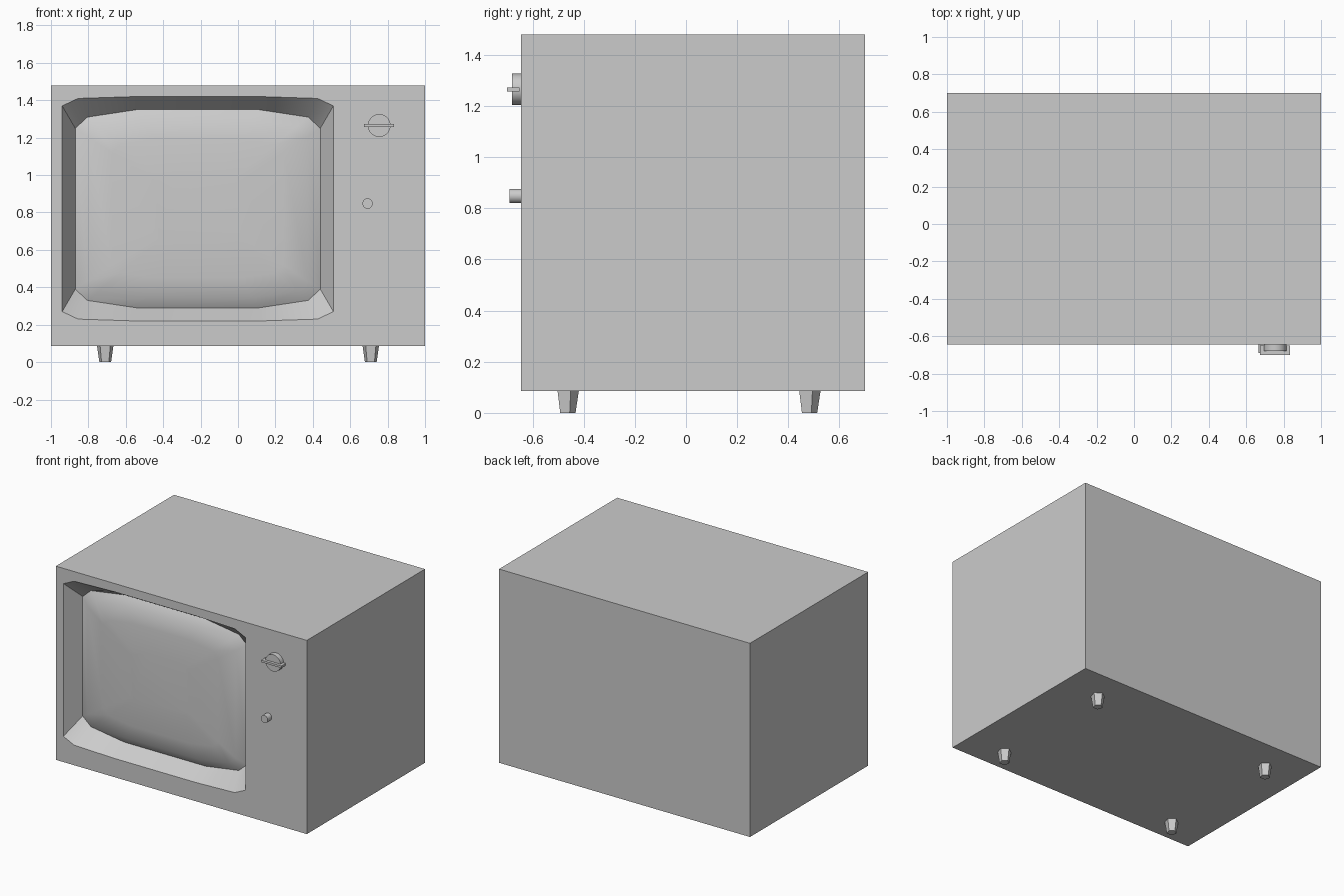
import bpy, bmesh, math

if "Cube" in bpy.data.objects:
    bpy.data.objects.remove(bpy.data.objects["Cube"])

FRONT, BACK = -0.645, 0.70
CX, CZ = -0.215, 0.82          # centre of the screen


def finish(name, bm, smooth=True):
    bmesh.ops.recalc_face_normals(bm, faces=bm.faces)
    mesh = bpy.data.meshes.new(name)
    bm.to_mesh(mesh)
    bm.free()
    ob = bpy.data.objects.new(name, mesh)
    bpy.context.collection.objects.link(ob)
    if smooth:
        bpy.ops.object.select_all(action='DESELECT')
        bpy.context.view_layer.objects.active = ob
        ob.select_set(True)
        bpy.ops.object.shade_smooth_by_angle(angle=math.radians(40))
    return ob


def mirrored_ring(bm, quarter, depth, scale=1.0):
    """Closed 12-point loop mirrored from one corner, set back from the front."""
    q, r = quarter, quarter[::-1]
    pts = (q + [(-x, z) for x, z in r] +
           [(-x, -z) for x, z in q] + [(x, -z) for x, z in r])
    return [bm.verts.new((CX + x * scale, FRONT + depth, CZ + z * scale)) for x, z in pts]


def bridge(bm, a, b):
    n = len(a)
    for i in range(n):
        bm.faces.new((a[i], a[(i + 1) % n], b[(i + 1) % n], b[i]))


def loop_edges(bm, ring):
    out = []
    for i in range(len(ring)):
        pair = (ring[i], ring[(i + 1) % len(ring)])
        out.append(bm.edges.get(pair) or bm.edges.new(pair))
    return out


def turned(name, loc, r1, r2, depth, sides, facing_front=False):
    bm = bmesh.new()
    bmesh.ops.create_cone(bm, cap_ends=True, segments=sides,
                          radius1=r1, radius2=r2, depth=depth)
    ob = finish(name, bm)
    ob.location = loc
    if facing_front:
        ob.rotation_euler.x = math.pi / 2
    return ob


opening = [(0.725, 0.55), (0.64, 0.59), (0.33, 0.60)]
glass = [(0.655, 0.43), (0.59, 0.49), (0.325, 0.53)]

# Cabinet: sharp box with a sloping screen surround sunk into the front
bm = bmesh.new()
corners = [(-1, 0.085), (1, 0.085), (1, 1.48), (-1, 1.48)]
front = [bm.verts.new((x, FRONT, z)) for x, z in corners]
back = [bm.verts.new((x, BACK, z)) for x, z in corners]
bridge(bm, front, back)
bm.faces.new(back)
rim = mirrored_ring(bm, opening, 0)
bmesh.ops.triangle_fill(bm, use_beauty=True,
                        edges=loop_edges(bm, front) + loop_edges(bm, rim))
bridge(bm, rim, mirrored_ring(bm, glass, 0.12))
finish("cabinet", bm)

# Screen: bulging glass
bm = bmesh.new()
rings = [mirrored_ring(bm, glass, d, s)
         for d, s in ((0.12, 1), (0.085, 0.9), (0.07, 0.7), (0.06, 0.35))]
for a, b in zip(rings, rings[1:]):
    bridge(bm, a, b)
bm.faces.new(rings[-1])
finish("screen", bm)

# Feet: tapered five-sided pegs
for y, end in ((-0.465, "front"), (0.48, "back")):
    for x, side in ((-0.71, "left"), (0.71, "right")):
        turned(f"{end}_{side}_foot", (x, y, 0.043), 0.033, 0.046, 0.086, 5)

# Tuning knob with its grip bar, and the small volume knob
turned("tuning_knob", (0.755, -0.662, 1.265), 0.061, 0.061, 0.036, 20, True)
bm = bmesh.new()
bmesh.ops.create_cube(bm, size=1)
bar = finish("tuning_knob_grip", bm, smooth=False)
bar.location = (0.755, -0.675, 1.265)
bar.scale = (0.16, 0.05, 0.015)
turned("volume_knob", (0.693, -0.667, 0.848), 0.028, 0.028, 0.048, 14, True)
